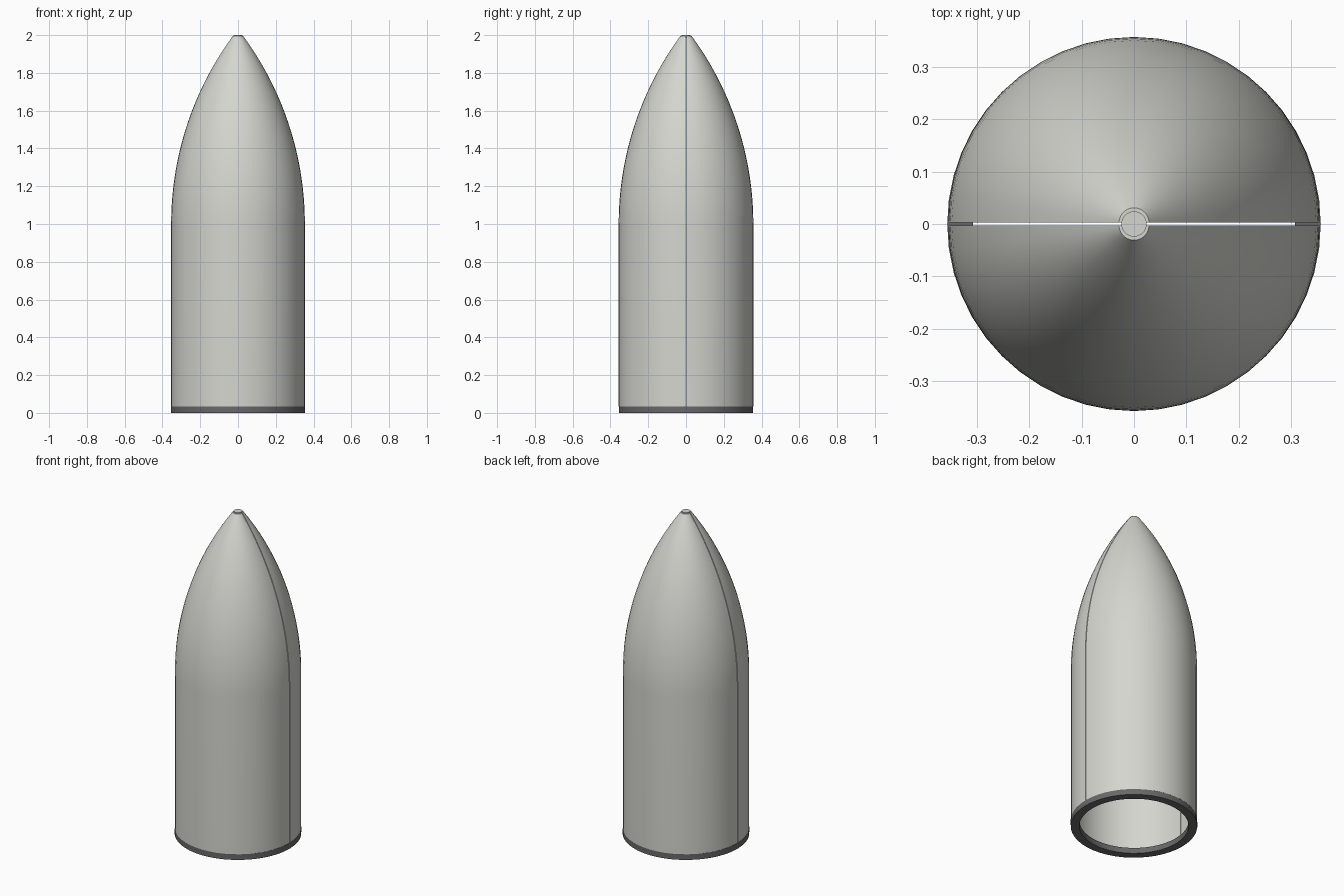
import bpy, bmesh
from math import pi, sin, cos, sqrt, radians

cube = bpy.data.objects.get("Cube")
if cube:
    bpy.data.objects.remove(cube)

RADIUS, TIP, RING_TOP, SHOULDER, HEIGHT = 0.354, 0.024, 0.035, 1.0, 2.0
WALL, GAP = 0.012, 0.005


def material(name, rgb):
    mat = bpy.data.materials.new(name)
    mat.use_nodes = True
    mat.diffuse_color = (*rgb, 1)
    mat.node_tree.nodes["Principled BSDF"].inputs["Base Color"].default_value = (*rgb, 1)
    return mat


def lathe(name, profile, mat, steps, half=False):
    """Revolve a closed (r, z) profile through a full or half turn."""
    bm = bmesh.new()
    sweep = pi if half else 2 * pi
    rows = [[bm.verts.new((r * cos(sweep * i / steps), r * sin(sweep * i / steps), z))
             for r, z in profile] for i in range(steps + half)]
    pairs = list(zip(rows, rows[1:])) if half else list(zip(rows, rows[1:] + rows[:1]))
    n = len(profile)
    for a, b in pairs:
        for j in range(n):
            k = (j + 1) % n
            bm.faces.new((a[j], b[j], b[k], a[k]))
    if half:
        bm.faces.new(rows[0])
        bm.faces.new(rows[-1][::-1])
    bmesh.ops.recalc_face_normals(bm, faces=bm.faces)
    return finish(name, bm, mat)


def finish(name, bm, mat):
    mesh = bpy.data.meshes.new(name)
    bm.to_mesh(mesh)
    bm.free()
    obj = bpy.data.objects.new(name, mesh)
    bpy.context.collection.objects.link(obj)
    mesh.materials.append(mat)
    bpy.ops.object.select_all(action="DESELECT")
    obj.select_set(True)
    bpy.context.view_layer.objects.active = obj
    bpy.ops.object.shade_smooth_by_angle(angle=radians(30))
    return obj


shell_paint = material("shell light grey", (0.67, 0.67, 0.63))
ring_paint = material("ring dark grey", (0.14, 0.14, 0.14))

# Tangent ogive nose on a straight cylinder
length = HEIGHT - SHOULDER
drop = RADIUS - TIP
arc = (length ** 2 + drop ** 2) / (2 * drop)


def ogive(z):
    return RADIUS - arc + sqrt(arc ** 2 - (z - SHOULDER) ** 2)


nose_top = HEIGHT - 0.006
levels = [SHOULDER + (nose_top - SHOULDER) * i / 20 for i in range(21)]
outer = [(RADIUS, RING_TOP)] + [(ogive(z), z) for z in levels]
inner = [(max(r - WALL, 0.004), z) for r, z in reversed(outer)]

# Two hollow half shells with a narrow seam between them
for name, side in (("back_shell_half", 1), ("front_shell_half", -1)):
    shell = lathe(name, outer + inner, shell_paint, 24, half=True)
    shell.location.y = side * GAP / 2
    shell.rotation_euler.z = 0 if side > 0 else pi

# Base ring
lathe("base_ring", [(0.307, 0), (0.356, 0), (0.356, RING_TOP), (0.307, RING_TOP)],
      ring_paint, 48)

# Small flat cap closing the nose
bm = bmesh.new()
bmesh.ops.create_cone(bm, cap_ends=True, segments=32, radius1=TIP, radius2=TIP, depth=0.012)
bmesh.ops.translate(bm, verts=bm.verts, vec=(0, 0, HEIGHT - 0.006))
finish("nose_cap", bm, shell_paint)
